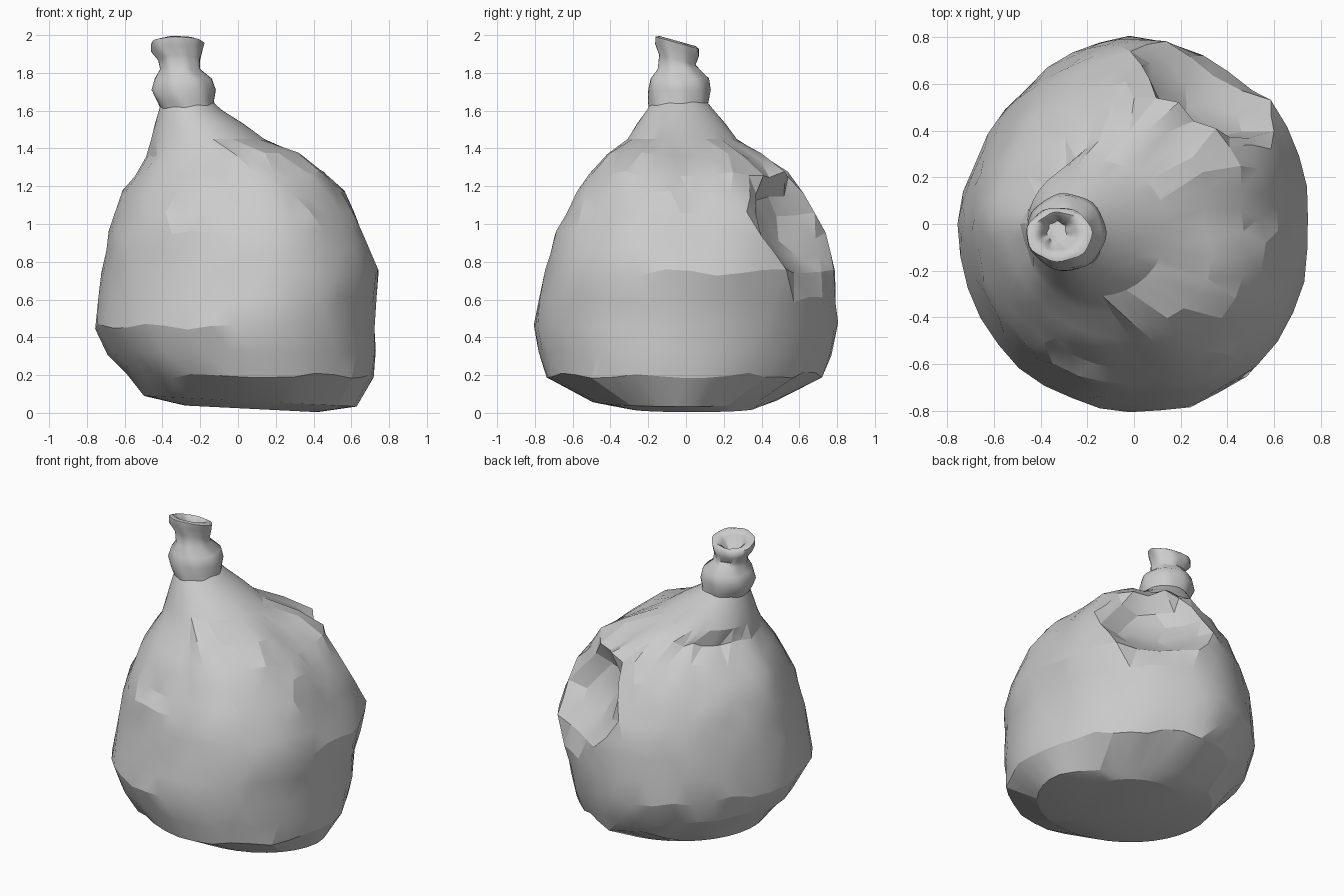
import bpy, bmesh, math, random
from mathutils import Vector

random.seed(4)
cube = bpy.data.objects.get("Cube")
if cube:
    bpy.data.objects.remove(cube, do_unlink=True)

cloth = bpy.data.materials.new("grey cloth")
cloth.use_nodes = True
grey = (0.6, 0.6, 0.6, 1)
cloth.diffuse_color = grey
cloth.node_tree.nodes["Principled BSDF"].inputs["Base Color"].default_value = grey

# Cross-sections: height, left-right extent, front-back extent
BODY = [
    (0.02, -.28, .42, -.3, .36),
    (0.06, -.5, .63, -.5, .48),
    (0.2, -.58, .72, -.73, .72),
    (0.32, -.69, .72, -.77, .78),
    (0.46, -.75, .71, -.8, .8),
    (0.6, -.74, .72, -.77, .8),
    (0.74, -.72, .74, -.74, .79),
    (0.85, -.7, .69, -.71, .77),
    (0.95, -.68, .65, -.69, .73),
    (1.05, -.65, .61, -.62, .68),
    (1.16, -.61, .54, -.56, .61),
    (1.26, -.55, .46, -.49, .52),
    (1.36, -.48, .3, -.39, .39),
    (1.45, -.46, .14, -.31, .27),
    (1.53, -.44, .03, -.26, .21),
    (1.6, -.42, -.08, -.21, .15),
    (1.66, -.4, -.15, -.17, .1),
]
NECK = [
    (1.59, -.4, -.11, -.19, .11),
    (1.65, -.43, -.13, -.2, .12),
    (1.71, -.46, -.12, -.2, .13),
    (1.77, -.44, -.14, -.19, .12),
    (1.82, -.41, -.2, -.15, .07),
    (1.87, -.42, -.2, -.14, .05),
    (1.92, -.46, -.19, -.16, .07),
    (1.96, -.46, -.18, -.16, .07),
    (1.97, -.43, -.21, -.14, .05),
    (1.95, -.4, -.25, -.11, .03),
    (1.87, -.37, -.29, -.08, .01),
]


def loft(name, rings, sides, shape, cap_start, cap_end, angle):
    """Skin a stack of oval rings; shape() adjusts each point."""
    bm = bmesh.new()
    loops = []
    for row, (z, x0, x1, y0, y1) in enumerate(rings):
        loop = []
        for i in range(sides):
            a = math.tau * (i + row % 2 / 2) / sides
            p = Vector(((x0 + x1) / 2 + (x1 - x0) / 2 * math.cos(a),
                        (y0 + y1) / 2 + (y1 - y0) / 2 * math.sin(a), z))
            loop.append(bm.verts.new(shape(p, a, row)))
        loops.append(loop)
    # Staggered triangles between neighbouring rings
    for row, (low, high) in enumerate(zip(loops, loops[1:])):
        for i in range(sides):
            j = (i + 1) % sides
            if row % 2 == 0:
                bm.faces.new((low[i], low[j], high[i]))
                bm.faces.new((low[j], high[j], high[i]))
            else:
                bm.faces.new((low[i], low[j], high[j]))
                bm.faces.new((low[i], high[j], high[i]))
    for wanted, loop in ((cap_start, loops[0]), (cap_end, loops[-1])):
        if wanted:
            bm.faces.new(loop)
    bmesh.ops.recalc_face_normals(bm, faces=bm.faces)
    mesh = bpy.data.meshes.new(name)
    bm.to_mesh(mesh)
    bm.free()
    mesh.materials.append(cloth)
    obj = bpy.data.objects.new(name, mesh)
    bpy.context.collection.objects.link(obj)
    bpy.ops.object.select_all(action="DESELECT")
    obj.select_set(True)
    bpy.context.view_layer.objects.active = obj
    bpy.ops.object.shade_smooth_by_angle(angle=math.radians(angle))
    return obj


def lobe(a, degrees, amount):
    """Bulge centred on one direction, fading out an eighth turn to each side."""
    off = math.cos(a - math.radians(degrees))
    return amount * max(0, 2 * off * off - 1) if off > 0 else 0


DENT = Vector((0.35, 0.62, 1.0))
DENT_RADIUS = 0.33
INWARD = Vector((-0.5, -0.8, -0.1)).normalized()


def body_shape(p, a, row):
    outward = Vector((math.cos(a), math.sin(a), 0))
    back_left = lobe(a, 47, min(0.06, 0.06 - 0.16 * (1 - p.z)))
    # Leaning underside
    if row < 2:
        p.z -= 0.05 * (p.x - 0.1)
        p += outward * back_left * row
    # Uneven fullness and slight lumps in the cloth
    elif row < len(BODY) - 4:
        front_left = lobe(a, -45, 0.03 + 0.04 * p.z)
        back_right = lobe(a, 135, -0.02 - 0.04 * p.z)
        p += outward * (back_left + front_left + back_right)
        p += outward * random.uniform(-0.008, 0.008)
        p.z += random.uniform(-0.02, 0.02)
    # Caved-in hollow at the back
    d = (p - DENT).length / DENT_RADIUS
    if d < 1:
        p += INWARD * 0.24 * (1 - d * d)
    return p


def neck_shape(p, a, row):
    # Gathered pleats, and a mouth that tips to the back
    p += Vector((math.cos(a), math.sin(a), 0)) * 0.003 * math.sin(7 * a + row)
    if row > 4:
        p.z -= 0.28 * (p.y + 0.05)
    return p


loft("sack_body", BODY, 36, body_shape, True, False, 18)
loft("tied_neck", NECK, 36, neck_shape, False, True, 60)
